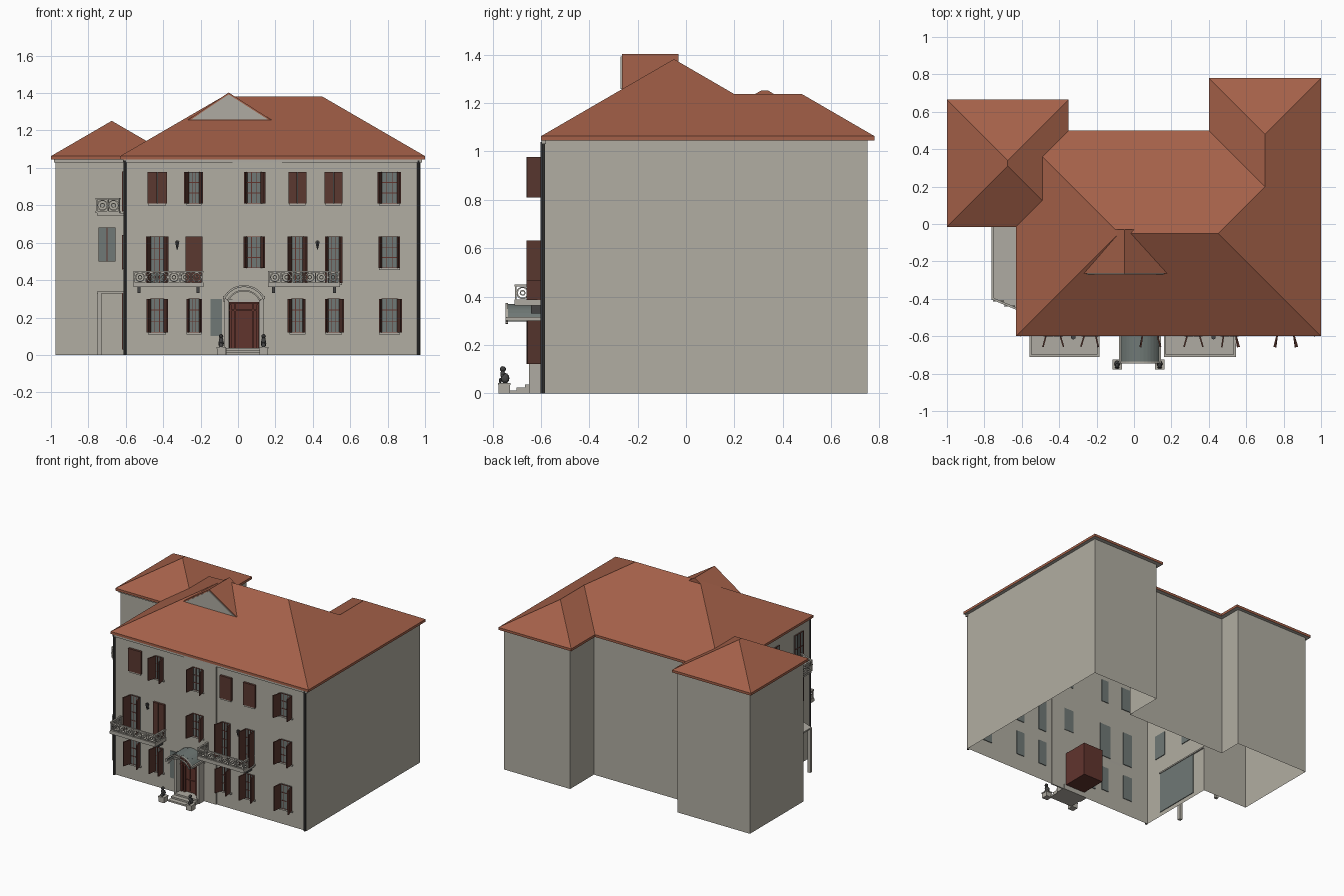
import bpy, bmesh, math, random
from mathutils import Matrix, Vector

random.seed(4)
if "Cube" in bpy.data.objects:
    bpy.data.objects.remove(bpy.data.objects["Cube"], do_unlink=True)


def material(name, r, g, b):
    m = bpy.data.materials.new(name)
    m.use_nodes = True
    m.diffuse_color = (r, g, b, 1)
    m.node_tree.nodes["Principled BSDF"].inputs["Base Color"].default_value = (r, g, b, 1)
    return m


WALL = material("wall plaster", .44, .42, .36)
STONE = material("pale stone", .43, .41, .36)
ROOF = material("terracotta roof", .37, .118, .066)
WOOD = material("brown shutter", .105, .04, .03)
DOOR = material("red brown door", .12, .035, .027)
GLASS = material("grey glass", .16, .19, .18)
IRON = material("dark iron", .06, .06, .06)


def finish(bm, name, *mats):
    bmesh.ops.recalc_face_normals(bm, faces=bm.faces[:])
    me = bpy.data.meshes.new(name)
    bm.to_mesh(me)
    bm.free()
    for m in mats:
        me.materials.append(m)
    ob = bpy.data.objects.new(name, me)
    bpy.context.collection.objects.link(ob)
    return ob


def bar(bm, centre, size, rot=Matrix()):
    """Box of a given size, turned about its centre."""
    m = Matrix.Translation(centre) @ rot.to_4x4() @ Matrix.Diagonal((*size, 1))
    bmesh.ops.create_cube(bm, size=1, matrix=m)


def box(bm, x0, x1, y0, y1, z0, z1):
    bar(bm, ((x0 + x1) / 2, (y0 + y1) / 2, (z0 + z1) / 2), (x1 - x0, y1 - y0, z1 - z0))


def prism(bm, pts, offset):
    """Polygon extruded along a vector."""
    f = bm.faces.new([bm.verts.new(p) for p in pts])
    ext = bmesh.ops.extrude_face_region(bm, geom=[f], use_keep_orig=True)
    vs = [v for v in ext["geom"] if isinstance(v, bmesh.types.BMVert)]
    bmesh.ops.translate(bm, verts=vs, vec=offset)


def arc(bm, c, r, a0, a1, n, thick, depth, axis="Y"):
    """Arc made of short straight bars, standing upright."""
    step = (a1 - a0) / n
    for i in range(n):
        a = a0 + (i + .5) * step
        out, up = r * math.cos(a), r * math.sin(a)
        if axis == "Y":
            bar(bm, (c[0] + out, c[1], c[2] + up), (thick, depth, r * abs(step) * 1.08),
                Matrix.Rotation(-a, 3, "Y"))
        else:
            bar(bm, (c[0], c[1] + out, c[2] + up), (depth, thick, r * abs(step) * 1.08),
                Matrix.Rotation(a, 3, "X"))


# Walls: open shell following the footprint
FOOT = [(-.61, -.585), (.975, -.585), (.975, .75), (.43, .75), (.43, .47),
        (-.38, .47), (-.38, .64), (-.975, .64), (-.975, .01), (-.61, .01)]
bm = bmesh.new()
low = [bm.verts.new((x, y, 0)) for x, y in FOOT]
high = [bm.verts.new((x, y, 1.05)) for x, y in FOOT]
for i in range(len(FOOT)):
    j = (i + 1) % len(FOOT)
    bm.faces.new((low[i], low[j], high[j], high[i]))
finish(bm, "walls", WALL)

bm = bmesh.new()
box(bm, -.03, .235, -.592, -.583, 0, 1.045)
finish(bm, "centre_wall_panel", WALL)

# Hipped roofs with a flat eave edge and a pale soffit
EAVE, TOP, SLOPE = 1.045, 1.063, .58


def hip_roof(name, x0, x1, y0, y1, r0, r1):
    bm = bmesh.new()
    corners = [(x0, y0), (x1, y0), (x1, y1), (x0, y1)]
    b = [bm.verts.new((x, y, EAVE)) for x, y in corners]
    t = [bm.verts.new((x, y, TOP)) for x, y in corners]
    h = TOP + SLOPE * min(x1 - x0, y1 - y0) / 2
    p, q = bm.verts.new((*r0, h)), bm.verts.new((*r1, h))
    for i in range(4):
        bm.faces.new((b[i], b[(i + 1) % 4], t[(i + 1) % 4], t[i]))
    bm.faces.new(b)
    if r0[1] == r1[1]:
        slopes = [(t[0], t[1], q, p), (t[1], t[2], q), (t[2], t[3], p, q), (t[3], t[0], p)]
    else:
        slopes = [(t[0], t[1], p), (t[1], t[2], q, p), (t[2], t[3], q), (t[3], t[0], p, q)]
    for s in slopes:
        bm.faces.new(s)
    bm.normal_update()
    bmesh.ops.recalc_face_normals(bm, faces=bm.faces[:])
    for f in bm.faces:
        f.material_index = int(f.normal.z < -.5)
    finish(bm, name, ROOF, STONE)


hip_roof("main_roof", -.63, 1, -.6, .5, (-.08, -.05), (.45, -.05))
hip_roof("left_wing_roof", -1, -.35, -.015, .665, (-.675, .31), (-.675, .34))
hip_roof("rear_wing_roof", .4, 1, -.1, .78, (.7, .2), (.7, .48))

# Roof gable
bm = bmesh.new()
prism(bm, [(-.27, -.265, 1.256), (.18, -.265, 1.256), (-.05, -.265, 1.403)], Vector((0, .235, 0)))
finish(bm, "gable_roof", ROOF)
bm = bmesh.new()
prism(bm, [(-.25, -.27, 1.259), (.16, -.27, 1.259), (-.05, -.27, 1.393)], Vector((0, .008, 0)))
finish(bm, "gable_face", STONE)

# Cornice strips and corner drain pipes
bm = bmesh.new()
box(bm, -.615, .985, -.597, -.58, 1.03, 1.046)
box(bm, -.985, -.6, 0, .012, 1.03, 1.046)
finish(bm, "cornice", STONE)
bm = bmesh.new()
for x in (-.605, .965):
    bmesh.ops.create_cone(bm, cap_ends=True, segments=8, radius1=.008, radius2=.008, depth=1.04,
                          matrix=Matrix.Translation((x, -.593, .52)))
finish(bm, "drain_pipes", IRON)

# Front windows: glass, glazing bars, shutters and sills
glass, frame, shut, sill = (bmesh.new() for _ in range(4))


def front_window(x0, x1, z0, z1, closed=False):
    box(sill, x0 + .005, x1 - .005, -.6, -.585, z0 - .01, z0)
    if closed:
        mid = (x0 + x1) / 2
        box(shut, x0, mid - .001, -.602, -.585, z0, z1)
        box(shut, mid + .001, x1, -.602, -.585, z0, z1)
        box(glass, x0, x1, -.586, -.58, z0, z1)
        return
    a, b = x0 + .016, x1 - .016
    box(glass, a, b, -.595, -.58, z0, z1)
    for k in range(4):
        x = a + (b - a) * k / 3
        box(frame, x - .002, x + .002, -.599, -.594, z0, z1)
    rows = max(3, round((z1 - z0) / .055))
    for k in range(rows + 1):
        z = z0 + (z1 - z0) * k / rows
        box(frame, a, b, -.598, -.594, z - .002, z + .002)
    for hinge, side in ((a, -1), (b, 1)):
        t = math.radians(random.uniform(72, 84))
        d = Vector((side * math.cos(t), -math.sin(t), 0))
        c = Vector((hinge, -.592, (z0 + z1) / 2)) + d * .034
        bar(shut, c, (.068, .008, z1 - z0), Matrix.Rotation(math.atan2(d.y, d.x), 3, "Z"))


COLUMNS = [(-.485, -.38), (-.28, -.19), (.03, .14), (.27, .365), (.463, .56), (.75, .87)]
for i, (x0, x1) in enumerate(COLUMNS):
    front_window(x0, x1, .81, .977, closed=i in (0, 3, 4))
    front_window(x0, x1, .385 if i in (0, 1, 3, 4) else .465, .632, closed=i == 1)
    if i != 2:
        front_window(x0, x1, .12, .3)

# Plain panes: beside the door, on the left wing and on the left side wall
box(glass, -.147, -.085, -.59, -.58, .1, .3)
box(glass, -.745, -.655, 0, .015, .5, .68)
box(frame, -.703, -.697, -.004, .002, .5, .68)
for y0, y1, z0, z1 in ((-.45, -.1, .03, .33), (-.5, -.4, .77, .98), (-.22, -.12, .77, .98),
                       (-.5, -.4, .46, .64), (-.22, -.12, .46, .64)):
    box(glass, -.616, -.605, y0, y1, z0, z1)
    for k in range(4):
        y = y0 + (y1 - y0) * k / 3
        box(frame, -.62, -.615, y - .002, y + .002, z0, z1)
    for z in (z0, (z0 + z1) / 2, z1):
        box(frame, -.62, -.615, y0, y1, z - .002, z + .002)
finish(glass, "window_glass", GLASS)
finish(frame, "window_bars", DOOR)
finish(shut, "shutters", WOOD)
finish(sill, "window_sills", STONE)


# Balcony railings with ring ornaments
def railing(bm, p, q, z0, z1):
    p, q = Vector((*p, 0)), Vector((*q, 0))
    d, axis = q - p, "Y" if abs(q.x - p.x) > abs(q.y - p.y) else "X"
    turn = Matrix.Rotation(math.atan2(d.y, d.x), 3, "Z")
    mid, zc, h = (p + q) / 2, (z0 + z1) / 2, z1 - z0
    for z in (z0 + .004, z1 - .005):
        bar(bm, (mid.x, mid.y, z), (d.length + .01, .012, .009), turn)
    n = max(1, round(d.length / .062))
    for k in range(n + 1):
        c = p + d * k / n
        bar(bm, (c.x, c.y, zc), (.007, .007, h), turn)
        if k < n:
            c = p + d * (k + .5) / n
            arc(bm, (c.x, c.y, zc), h * .32, 0, math.tau, 10, .006, .006, axis)
            arc(bm, (c.x, c.y, zc), h * .13, 0, math.tau, 6, .005, .006, axis)


for name, x0, x1 in (("left_balcony", -.56, -.185), ("right_balcony", .16, .545)):
    bm = bmesh.new()
    box(bm, x0, x1, -.71, -.585, .362, .38)
    railing(bm, (x0 + .006, -.704), (x1 - .006, -.704), .38, .45)
    for x in (x0 + .006, x1 - .006):
        railing(bm, (x, -.704), (x, -.59), .38, .45)
    finish(bm, name, STONE)
    bm = bmesh.new()
    for x in (x0 + .03, x1 - .03):
        box(bm, x - .008, x + .008, -.64, -.585, .33, .362)
    finish(bm, name + "_brackets", IRON)

# Side balcony and porch below it
EDGE = [(-.755, .01), (-.755, -.4), (-.635, -.45), (-.6, -.45)]
bm = bmesh.new()
prism(bm, [(x, y, .745) for x, y in EDGE] + [(-.6, .01, .745)], Vector((0, 0, .015)))
for p, q in zip(EDGE[:2], EDGE[1:3]):
    railing(bm, p, q, .76, .84)
finish(bm, "side_balcony", STONE)
bm = bmesh.new()
prism(bm, [(x, y, .328) for x, y in EDGE] + [(-.6, .01, .328)], Vector((0, 0, .01)))
for y in (-.4, -.02):
    box(bm, -.752, -.73, y - .011, y + .011, 0, .33)
finish(bm, "side_porch", STONE)

# Entrance: recessed box, carved door, pilasters
CX = .032
bm = bmesh.new()
box(bm, CX - .08, CX + .08, -.595, -.39, .035, .28)
for s in (-1, 1):
    for off in (.048, .072):
        box(bm, CX + s * off - .006, CX + s * off + .006, -.612, -.59, .035, .27)
    box(bm, CX + s * .02 - .015, CX + s * .02 + .015, -.602, -.59, .05, .13)
    box(bm, CX + s * .02 - .015, CX + s * .02 + .015, -.602, -.59, .14, .225)
box(bm, CX - .08, CX + .08, -.615, -.59, .235, .243)
box(bm, CX - .08, CX + .08, -.615, -.59, .272, .282)
finish(bm, "front_door", DOOR)
bm = bmesh.new()
for s in (-1, 1):
    box(bm, CX + s * .093 - .01, CX + s * .093 + .01, -.65, -.585, 0, .3)
    box(bm, CX + s * .105 - .008, CX + s * .105 + .008, -.745, -.585, .3, .315)
finish(bm, "door_surround", STONE)

# Arched canopy over the door
SPAN = math.radians(65)
A0, A1 = math.pi / 2 - SPAN, math.pi / 2 + SPAN
bm = bmesh.new()
arc(bm, (CX, -.665, .249), .117, A0, A1, 14, .007, .15)
finish(bm, "canopy", GLASS)
bm = bmesh.new()
for r in (.12, .095):
    arc(bm, (CX, -.741, .249), r, A0, A1, 14, .008, .01)
box(bm, CX - .11, CX + .11, -.6, -.585, .283, .3)
finish(bm, "canopy_arch", STONE)

# Steps, pedestals and seated guardian statues
bm = bmesh.new()
for k in range(3):
    box(bm, CX - .095, CX + .095, -.735 + k * .035, -.58, 0, .012 * (k + 1))
for x in (-.09, .137):
    box(bm, x - .022, x + .022, -.775, -.728, 0, .034)
    box(bm, x - .025, x + .025, -.778, -.725, .034, .042)
finish(bm, "entrance_steps", STONE)
bm = bmesh.new()
for x in (-.09, .137):
    for y, z, sx, sy, sz in ((-.748, .062, .015, .018, .022), (-.758, .078, .012, .01, .018),
                             (-.757, .1, .012, .013, .012), (-.768, .052, .012, .006, .012)):
        bmesh.ops.create_icosphere(bm, subdivisions=2, radius=1, matrix=Matrix.Translation((x, y, z))
                                   @ Matrix.Diagonal((sx, sy, sz, 1)))
finish(bm, "guardian_statues", IRON)

# Wall lanterns
bm = bmesh.new()
for x in (-.325, .425):
    bmesh.ops.create_cone(bm, cap_ends=True, segments=6, radius1=.005, radius2=.013, depth=.035,
                          matrix=Matrix.Translation((x, -.605, .588)))
    box(bm, x - .003, x + .003, -.608, -.585, .565, .572)
    box(bm, x - .006, x + .006, -.611, -.599, .605, .612)
finish(bm, "wall_lanterns", IRON)
